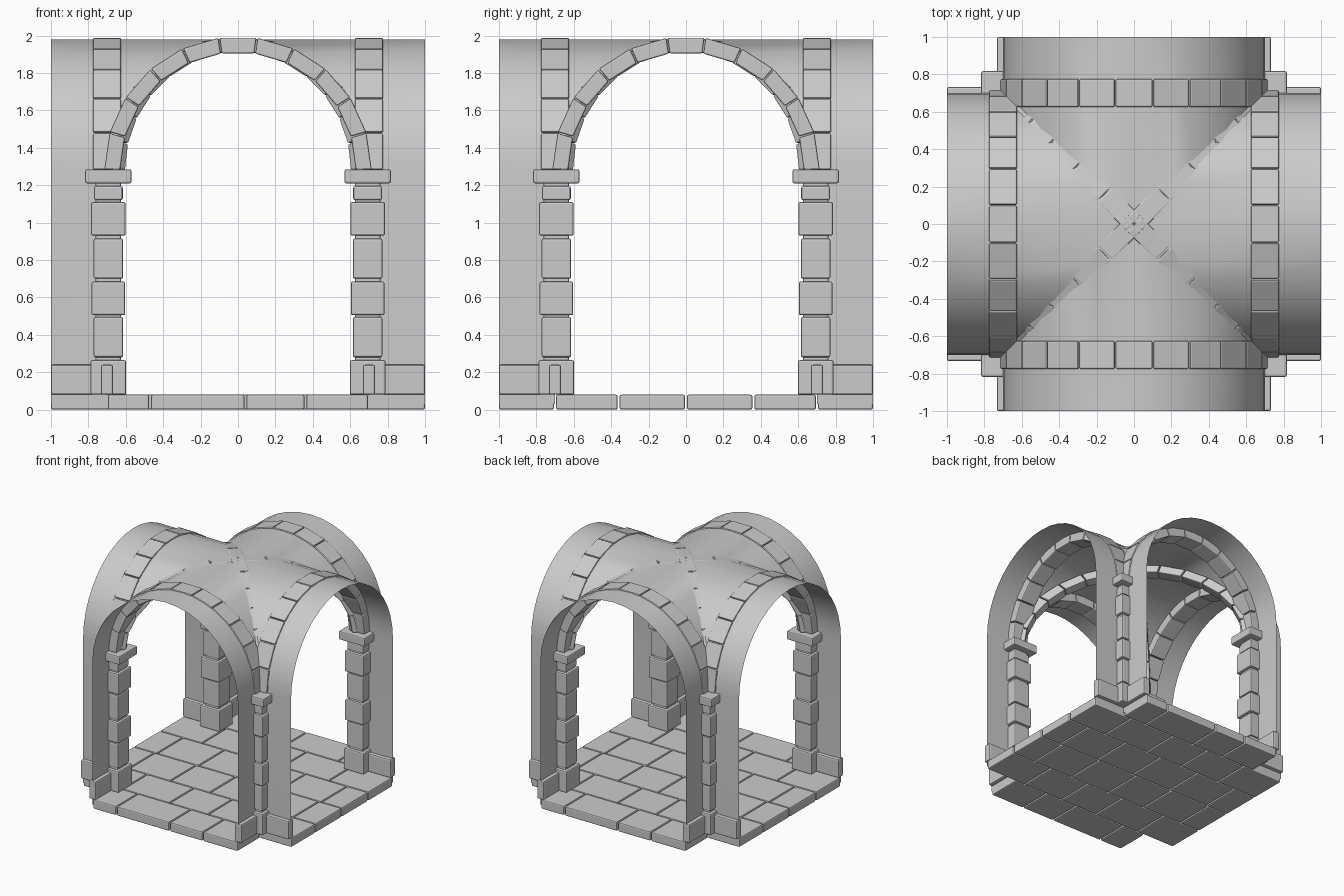
import bpy, bmesh
from math import sin, cos, pi, sqrt
from mathutils import Matrix, Vector

if "Cube" in bpy.data.objects:
    bpy.data.objects.remove(bpy.data.objects["Cube"])

SPRING, R = 1.28, 0.70


def hexa(bm, bottom, top):
    """Closed block from two matching four-point loops."""
    a = [bm.verts.new(p) for p in bottom]
    b = [bm.verts.new(p) for p in top]
    bm.faces.new(a[::-1])
    bm.faces.new(b)
    for i in range(4):
        j = (i + 1) % 4
        bm.faces.new((a[i], a[j], b[j], b[i]))


def box(bm, x0, x1, y0, y1, z0, z1):
    loop = [(x0, y0), (x1, y0), (x1, y1), (x0, y1)]
    hexa(bm, [(x, y, z0) for x, y in loop], [(x, y, z1) for x, y in loop])


def finish(name, bm, bevel=0.0, smooth=False):
    bmesh.ops.recalc_face_normals(bm, faces=bm.faces)
    me = bpy.data.meshes.new(name)
    bm.to_mesh(me)
    bm.free()
    ob = bpy.data.objects.new(name, me)
    bpy.context.collection.objects.link(ob)
    if bevel:
        m = ob.modifiers.new("bevel", 'BEVEL')
        m.width, m.segments, m.limit_method = bevel, 2, 'ANGLE'
    if smooth:
        bpy.context.view_layer.objects.active = ob
        ob.select_set(True)
        bpy.ops.object.shade_smooth_by_angle(angle=0.5)
        ob.select_set(False)
    return ob


def arch(name, count, r0, r1, width, stretch, offset, turn):
    """Ring of wedge stones over a span, moved along its axis and turned about z."""
    bm = bmesh.new()
    rot = Matrix.Rotation(turn, 4, 'Z')
    gap = 0.003 / R
    for i in range(count):
        a0, a1 = pi * i / count + gap, pi * (i + 1) / count - gap
        ring = [(r0, a0), (r1, a0), (r1, a1), (r0, a1)]
        loops = [[rot @ Vector((r * cos(a) * stretch, offset + s * width / 2,
                                SPRING + r * sin(a))) for r, a in ring]
                 for s in (-1, 1)]
        hexa(bm, *loops)
    return finish(name, bm, 0.008)


# Groin vault with corridor walls: four arms, each trimmed on the diagonals
bm = bmesh.new()
N = 20
profile = [(R, 0.03)] + [(R * cos(pi * i / N), SPRING + R * sin(pi * i / N))
                         for i in range(N + 1)] + [(-R, 0.03)]
for k in range(4):
    rot = Matrix.Rotation(k * pi / 2, 4, 'Z')
    inner = [bm.verts.new(rot @ Vector((x, abs(x), z))) for x, z in profile]
    outer = [bm.verts.new(rot @ Vector((x, 1.0, z))) for x, z in profile]
    for i in range(len(profile) - 1):
        bm.faces.new((inner[i], inner[i + 1], outer[i + 1], outer[i]))
bmesh.ops.remove_doubles(bm, verts=bm.verts, dist=1e-4)
finish("vault_and_walls", bm, smooth=True)

# Stone arches at the four openings, and the two diagonal ribs
for k in range(4):
    arch(f"opening_arch_{k}", 11, 0.63, 0.715, 0.15, 1.0, 0.70, k * pi / 2)
for k in range(2):
    arch(f"diagonal_rib_{k}", 14, 0.64, 0.708, 0.11, sqrt(2), 0.0, pi / 4 + k * pi / 2)

# Corner columns: base, alternating stones, capital, recessed mortar core
STONES = [(0.08, 0.265, 0.095), (0.28, 0.495, 0.079), (0.505, 0.685, 0.09),
          (0.70, 0.915, 0.079), (0.93, 1.11, 0.092), (1.12, 1.195, 0.077),
          (1.21, 1.285, 0.124)]
C = 0.693
for sx in (-1, 1):
    for sy in (-1, 1):
        cx, cy = sx * C, sy * C
        tag = f"{'right' if sx > 0 else 'left'}_{'back' if sy > 0 else 'front'}"
        bm = bmesh.new()
        for z0, z1, h in STONES:
            box(bm, cx - h, cx + h, cy - h, cy + h, z0, z1)
        box(bm, cx - 0.068, cx + 0.068, cy - 0.068, cy + 0.068, 0.1, 1.25)
        finish(f"column_{tag}", bm, 0.01)

        # Skirting stones along the two wall stubs at this corner
        bm = bmesh.new()
        lo, hi = 0.668, 0.733
        for u0, u1, v0, v1 in ((lo, hi, 0.71, 1.0), (0.71, 1.0, lo, hi)):
            xs, ys = sorted((sx * u0, sx * u1)), sorted((sy * v0, sy * v1))
            box(bm, *xs, *ys, 0.08, 0.24)
        finish(f"skirting_{tag}", bm, 0.01)

# Cross-shaped paving laid in staggered rows
ROWS = [(-1, -0.7, [-0.7, -0.36, -0.04, 0.47, 0.7]),
        (-0.7, -0.36, [-1, -0.6, -0.2, 0.17, 0.62, 1]),
        (-0.36, -0.02, [-1, -0.78, -0.38, 0.02, 0.4, 0.8, 1])]
bm = bmesh.new()
g = 0.005
for y0, y1, cuts in ROWS:
    for s in (-1, 1):
        ya, yb = sorted((s * y0, s * (y1 if y1 != -0.02 else 0.0)))
        xs = sorted(s * -c for c in cuts)
        xs = xs if s > 0 else sorted(cuts)
        for x0, x1 in zip(xs, xs[1:]):
            box(bm, max(x0 + g, -1) if x0 > -1 else -1, x1 - g if x1 < 1 else 1,
                ya + g if ya > -1 else -1, yb - g if yb < 1 else 1, 0.0, 0.08)
finish("floor_slabs", bm, 0.01)
